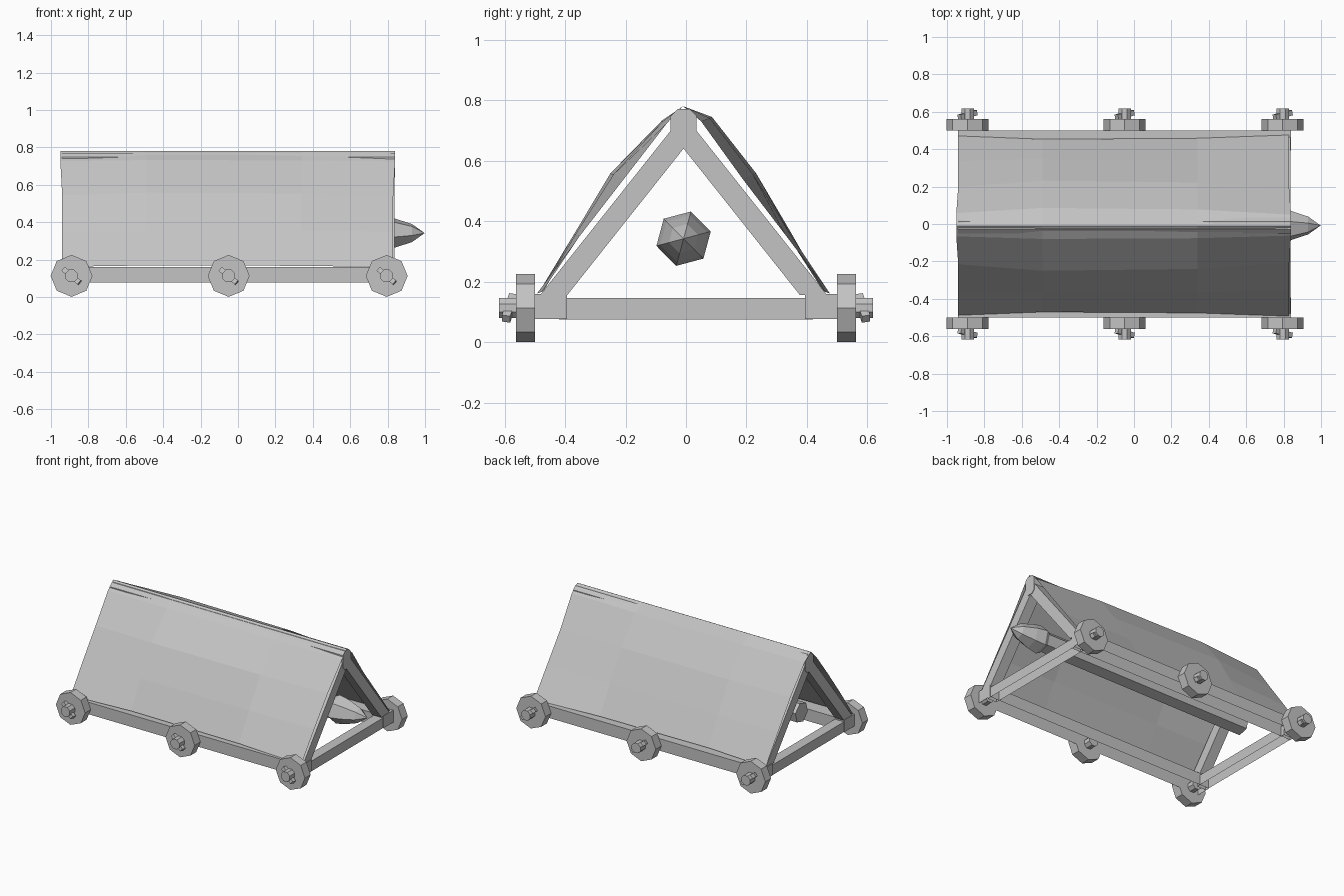
import bpy, bmesh, math
from mathutils import Vector, Matrix

cube = bpy.data.objects.get("Cube")
if cube:
    bpy.data.objects.remove(cube, do_unlink=True)

grey = bpy.data.materials.new("plain grey")
grey.use_nodes = True
colour = (0.55, 0.55, 0.55, 1)
grey.diffuse_color = colour
grey.node_tree.nodes["Principled BSDF"].inputs["Base Color"].default_value = colour


def make(name, bm):
    """Turn a bmesh into a flat-shaded object."""
    mesh = bpy.data.meshes.new(name)
    bm.to_mesh(mesh)
    bm.free()
    mesh.materials.append(grey)
    obj = bpy.data.objects.new(name, mesh)
    bpy.context.scene.collection.objects.link(obj)
    return obj


def box(name, centre, size, rot=Matrix(), open_below=False):
    bm = bmesh.new()
    bmesh.ops.create_cube(bm, size=1)
    bm.transform(Matrix.Translation(centre) @ rot @ Matrix.Diagonal((*size, 1)))
    if open_below:
        lowest = min(bm.faces, key=lambda f: f.calc_center_median().z)
        bmesh.ops.delete(bm, geom=[lowest], context='FACES_ONLY')
    return make(name, bm)


def lathe(name, rings, sides, centre, axis, phase=0):
    """Stack polygon rings (offset, radius) along an axis; radius 0 is a tip."""
    bm = bmesh.new()
    rows = []
    for h, r in rings:
        count = sides if r else 1
        angles = [phase + math.tau * i / sides for i in range(count)]
        rows.append([bm.verts.new((r * math.cos(a), r * math.sin(a), h)) for a in angles])
    for a, b in zip(rows, rows[1:]):
        for i in range(sides):
            j = (i + 1) % sides
            if len(b) == 1:
                bm.faces.new((a[i], a[j], b[0]))
            else:
                bm.faces.new((a[i], a[j], b[j], b[i]))
    for row in (rows[0], rows[-1]):
        if len(row) > 1:
            bm.faces.new(row)
    bmesh.ops.recalc_face_normals(bm, faces=bm.faces)
    turn = Vector(axis).to_track_quat('Z', 'Y').to_matrix().to_4x4()
    bm.transform(Matrix.Translation(centre) @ turn)
    return make(name, bm)


BACK, FRONT = -0.94, 0.84
MID, LENGTH = (BACK + FRONT) / 2, FRONT - BACK

# Base frame, hollow from below
for side, tag in ((-1, "right"), (1, "left")):
    box(f"side_rail_{tag}", (MID, side * 0.447, 0.118), (LENGTH, 0.106, 0.083), open_below=True)
for x, tag in ((BACK + 0.04, "rear"), (FRONT - 0.04, "head")):
    box(f"cross_beam_{tag}", (x, 0, 0.11), (0.07, 0.84, 0.07), open_below=True)

    # Sloping rafters, cut flush with the rail top
    for side in (-1, 1):
        bm = bmesh.new()
        outline = [(0.475, 0.155), (0.385, 0.155), (0, 0.64), (0, 0.735), (0.03, 0.715)]
        face = bm.faces.new([bm.verts.new((x - 0.036, side * y - 0.008, z)) for y, z in outline])
        extruded = bmesh.ops.extrude_face_region(bm, geom=[face])["geom"]
        bmesh.ops.translate(bm, vec=(0.072, 0, 0),
                            verts=[v for v in extruded if isinstance(v, bmesh.types.BMVert)])
        bmesh.ops.recalc_face_normals(bm, faces=bm.faces)
        make(f"rafter_{tag}_{'left' if side > 0 else 'right'}", bm)

# Ridge beam with chamfered long edges
ridge = box("ridge_beam", (MID, -0.008, 0.705), (LENGTH, 0.085, 0.13))
bm = bmesh.new()
bm.from_mesh(ridge.data)
long_edges = [e for e in bm.edges if abs(e.verts[0].co.x - e.verts[1].co.x) > 1]
bmesh.ops.bevel(bm, geom=long_edges, offset=0.022, segments=1, affect='EDGES')
bm.to_mesh(ridge.data)
bm.free()

# Hide cover: a thin sheet draped over the ridge, bulging along its length
profile = [(-0.493, 0.16, -0.5), (-0.352, 0.35, 0.4), (-0.205, 0.54, 1), (-0.062, 0.725, 0.4),
           (-0.01, 0.78, 0), (0.05, 0.73, 0.8), (0.187, 0.54, 1), (0.332, 0.35, 0.4), (0.476, 0.16, -0.5)]
stations = [(-0.94, 0.01), (-0.49, 0.045), (0.34, 0.035), (0.83, 0)]
bm = bmesh.new()
rows = []
for x, bulge in stations:
    rows.append([])
    for y, z, weight in profile:
        out = bulge * weight
        overhang = math.copysign(0.01, x) if z > 0.6 and abs(x) > 0.8 else 0
        rows[-1].append(bm.verts.new((x + overhang, y + math.copysign(1, y) * out, z + abs(out) * 0.4)))
for a, b in zip(rows, rows[1:]):
    for i in range(len(profile) - 1):
        bm.faces.new((a[i], b[i], b[i + 1], a[i + 1]))
make("hide_cover", bm)

# Wheels with axle stubs and slanted linchpins
for x, tag in ((-0.89, "rear"), (-0.05, "middle"), (0.795, "head")):
    for side, hand in ((-1, "right"), (1, "left")):
        name = f"{tag}_{hand}"
        axis = (0, side, 0)
        lathe(f"wheel_{name}", [(0.5, 0.112), (0.562, 0.112)], 8, (x, 0, 0.113), axis)
        lathe(f"axle_{name}", [(0.45, 0.036), (0.618, 0.036)], 8, (x, 0, 0.113), axis, math.pi / 8)
        box(f"linchpin_{name}", (x, side * 0.583, 0.113), (0.115, 0.028, 0.028),
            Matrix.Rotation(math.radians(40), 4, 'Y') @ Matrix.Rotation(math.radians(12 * side), 4, 'Z'))

# Ram log and pointed head
ram = (0, -0.008, 0.342)
lathe("ram_log", [(-0.88, 0.07), (0.76, 0.07)], 6, ram, (1, 0, 0), 0.26)
lathe("ram_head", [(0.74, 0.078), (0.77, 0.093), (0.84, 0.08), (0.93, 0.05), (0.998, 0)], 6,
      ram, (1, 0, 0), 0.26)
